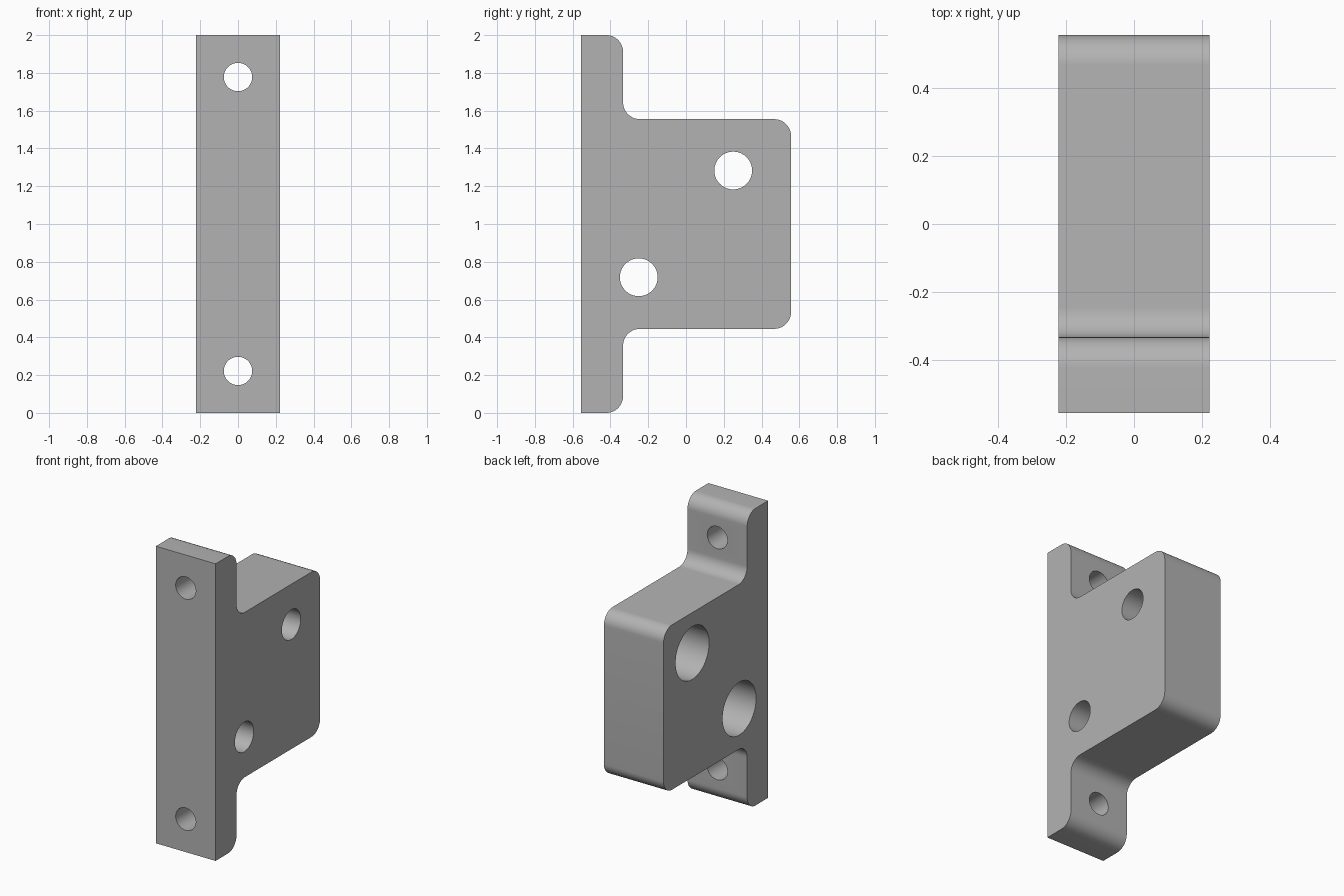
import bpy, math
from mathutils import Vector

cube = bpy.data.objects.get("Cube")
if cube:
    bpy.data.objects.remove(cube, do_unlink=True)

HALF_W = 0.222      # half the bracket width
RADIUS = 0.089      # corner and fillet radius

grey = bpy.data.materials.new("plain_grey")
grey.use_nodes = True
colour = (0.45, 0.45, 0.45, 1)
grey.diffuse_color = colour
grey.node_tree.nodes["Principled BSDF"].inputs["Base Color"].default_value = colour


def arc_corner(prev, corner, nxt, radius, steps=12):
    """Points of a right-angled corner rounded by the radius."""
    a = (prev - corner).normalized() * radius
    b = (nxt - corner).normalized() * radius
    centre = corner + a + b
    angles = [math.pi / 2 * i / steps for i in range(steps + 1)]
    return [centre - b * math.cos(t) - a * math.sin(t) for t in angles]


def drill(target, centre, radius, depth, axis):
    """Cut a round hole centred on a point along the x or y axis."""
    rot = (0, math.pi / 2, 0) if axis == "x" else (math.pi / 2, 0, 0)
    bpy.ops.mesh.primitive_cylinder_add(vertices=64, radius=radius, depth=depth,
                                        location=centre, rotation=rot)
    cutter = bpy.context.object
    cutter.name = "hole_cutter"
    cutter.hide_render = True
    mod = target.modifiers.new("hole", "BOOLEAN")
    mod.operation = "DIFFERENCE"
    mod.solver = "EXACT"
    mod.object = cutter
    bpy.context.view_layer.objects.active = target
    bpy.ops.object.modifier_apply(modifier=mod.name)
    bpy.data.objects.remove(cutter, do_unlink=True)


# Side profile (y, z): flange plate with a block behind it
corners = [Vector(p) for p in [
    (-0.556, 0), (-0.333, 0), (-0.333, 0.445), (0.556, 0.445),
    (0.556, 1.555), (-0.333, 1.555), (-0.333, 2), (-0.556, 2)]]
outline = []
for i, c in enumerate(corners):
    if i in (0, len(corners) - 1):
        outline.append(c)
    else:
        outline += arc_corner(corners[i - 1], c, corners[i + 1], RADIUS)

# Extrude the profile across the width
n = len(outline)
verts = [(x, p.x, p.y) for x in (-HALF_W, HALF_W) for p in outline]
faces = [tuple(reversed(range(n))), tuple(range(n, 2 * n))]
faces += [(i, (i + 1) % n, (i + 1) % n + n, i + n) for i in range(n)]
mesh = bpy.data.meshes.new("mounting_bracket")
mesh.from_pydata(verts, [], faces)
mesh.materials.append(grey)
bracket = bpy.data.objects.new("mounting_bracket", mesh)
bpy.context.collection.objects.link(bracket)

# Flange screw holes
for z in (0.222, 1.778):
    drill(bracket, (0, -0.45, z), 0.075, 0.5, "y")

# Block bolt holes, each with a wide counterbore from the right side
BORE_DEPTH = 0.267
for y, z in ((0.25, 1.283), (-0.25, 0.718)):
    drill(bracket, (0, y, z), 0.1, 1, "x")
    drill(bracket, (BORE_DEPTH - HALF_W - 0.25, y, z), 0.178, 0.5, "x")

# Smooth rounds, sharp edges
bpy.ops.object.select_all(action="DESELECT")
bracket.select_set(True)
bpy.context.view_layer.objects.active = bracket
bpy.ops.object.shade_smooth_by_angle(angle=math.radians(30))
